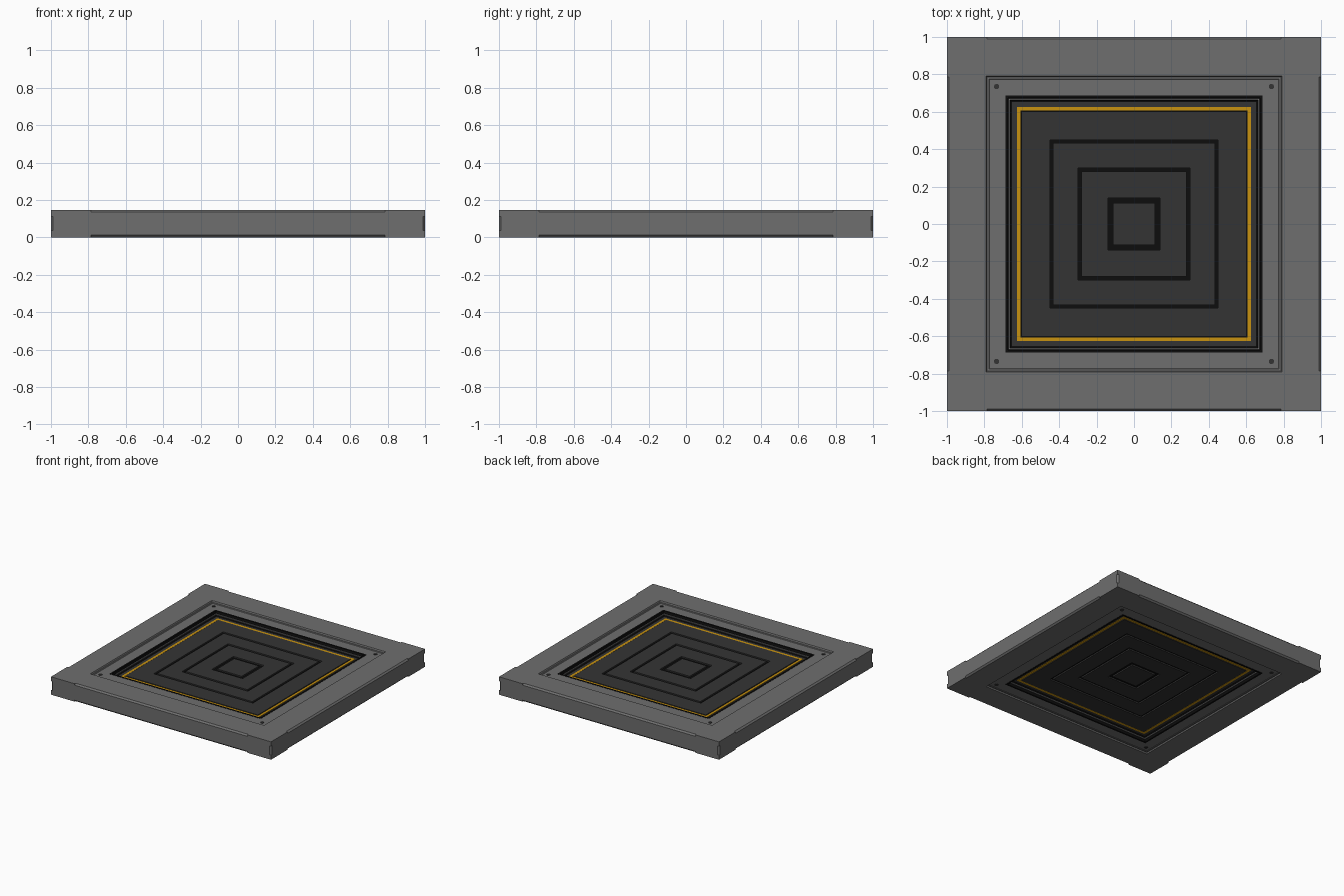
import bpy, bmesh, math
from mathutils import Matrix

if "Cube" in bpy.data.objects:
    bpy.data.objects.remove(bpy.data.objects["Cube"])

H = 0.147


def material(name, c):
    m = bpy.data.materials.new(name)
    m.diffuse_color = (*c, 1)
    m.use_nodes = True
    m.node_tree.nodes["Principled BSDF"].inputs["Base Color"].default_value = m.diffuse_color
    return m


GREY = material("frame_grey", (0.156, 0.156, 0.156))
DARK = material("panel_dark", (0.034, 0.034, 0.034))
BLACK = material("groove_black", (0.004, 0.004, 0.004))
YELLOW = material("stripe_yellow", (0.58, 0.29, 0.005))


def finish(name, bm, mat):
    bmesh.ops.recalc_face_normals(bm, faces=bm.faces)
    me = bpy.data.meshes.new(name)
    bm.to_mesh(me)
    bm.free()
    ob = bpy.data.objects.new(name, me)
    bpy.context.collection.objects.link(ob)
    if mat:
        me.materials.append(mat)
    return ob


def square_ring(name, upper, mat):
    """Sweep a top-half profile of (half width, z), mirrored to the underside, round a square."""
    prof = upper + [(r, H - z) for r, z in reversed(upper)]
    bm = bmesh.new()
    rows = [[bm.verts.new((sx * r, sy * r, z)) for r, z in prof]
            for sx, sy in ((1, 1), (-1, 1), (-1, -1), (1, -1))]
    n = len(prof)
    for k in range(4):
        a, b = rows[k], rows[(k + 1) % 4]
        for i in range(n):
            j = (i + 1) % n
            bm.faces.new((a[i], a[j], b[j], b[i]))
    return finish(name, bm, mat)


def slab(name, half, z, mat):
    bm = bmesh.new()
    bmesh.ops.create_cube(bm, size=1, matrix=Matrix.Translation((0, 0, H / 2))
                          @ Matrix.Diagonal((2 * half, 2 * half, 2 * z - H, 1)))
    return finish(name, bm, mat)


# Outer frame with a shallow inner ledge
frame = square_ring("outer_frame", [(1, H), (0.79, H), (0.785, 0.137), (0.775, 0.137),
                                    (0.772, 0.134), (0.685, 0.134)], GREY)

# Edge chamfers and corner notches cut from the frame
bm = bmesh.new()
c = 0.012 * math.sqrt(2)
for k in range(4):
    turn = Matrix.Rotation(k * math.pi / 2, 4, 'Z')
    for z in (0, H):
        bmesh.ops.create_cube(bm, size=1, matrix=turn @ Matrix.Translation((0, -1, z))
                              @ Matrix.Rotation(math.pi / 4, 4, 'X') @ Matrix.Diagonal((1.57, c, c, 1)))
    bmesh.ops.create_cube(bm, size=1, matrix=turn @ Matrix.Translation((1, -1, H / 2))
                          @ Matrix.Rotation(math.pi / 4, 4, 'Z') @ Matrix.Diagonal((c, c, 0.076, 1)))
cutter = finish("edge_cutter", bm, BLACK)
cutter.hide_render = True
cutter.hide_viewport = True
cut = frame.modifiers.new("edge_cuts", 'BOOLEAN')
cut.object = cutter
cut.solver = 'EXACT'

# Black stepped rim around the recess
square_ring("recess_rim", [(0.688, 0.136), (0.675, 0.136), (0.67, 0.115), (0.655, 0.10)], BLACK)
square_ring("inner_lip", [(0.671, 0.117), (0.664, 0.117), (0.664, 0.09)], GREY)

# Recessed core, stripe and concentric plates
slab("panel_core", 0.66, 0.098, BLACK)
square_ring("panel_border", [(0.656, 0.102), (0.624, 0.102)], DARK)
square_ring("yellow_stripe", [(0.626, 0.106), (0.606, 0.106)], YELLOW)
for i, (outer, inner) in enumerate(((0.601, 0.45), (0.432, 0.3), (0.281, 0.14))):
    square_ring(f"panel_plate_{i + 1}", [(outer, 0.109), (inner, 0.109)], DARK)
slab("centre_plate", 0.112, 0.109, DARK)

# Corner screws, through to both faces
for i, (sx, sy) in enumerate(((1, 1), (-1, 1), (-1, -1), (1, -1))):
    bm = bmesh.new()
    bmesh.ops.create_cone(bm, cap_ends=True, segments=8, radius1=0.015, radius2=0.015, depth=0.129,
                          matrix=Matrix.Translation((sx * 0.735, sy * 0.735, H / 2)))
    finish(f"corner_screw_{i + 1}", bm, DARK)
